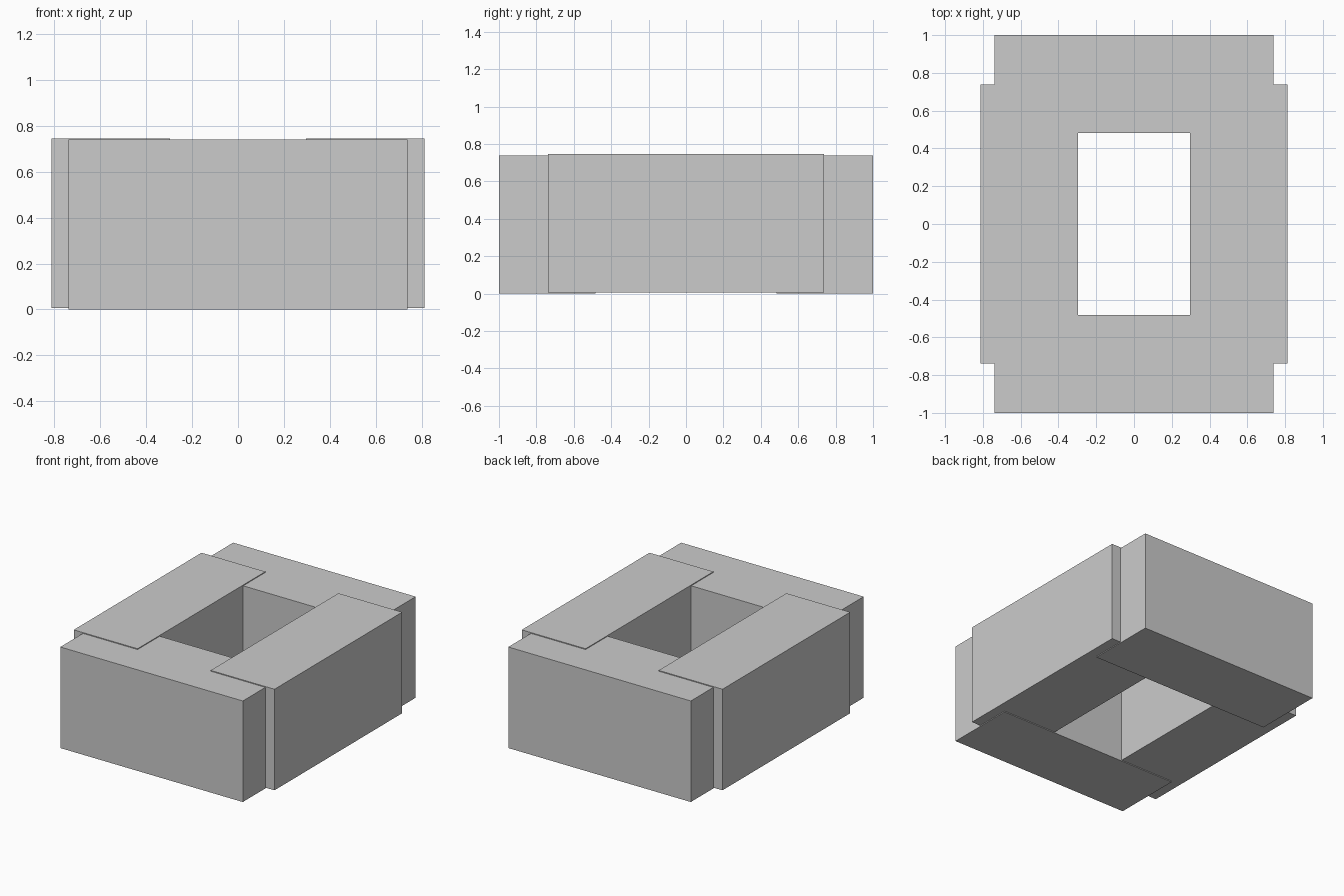
import bpy

if "Cube" in bpy.data.objects:
    bpy.data.objects.remove(bpy.data.objects["Cube"])


def block(name, size, center):
    bpy.ops.mesh.primitive_cube_add(size=1, location=center)
    obj = bpy.context.object
    obj.name = name
    obj.scale = size
    bpy.ops.object.transform_apply(location=False, rotation=False, scale=True)
    return obj


LENGTH, WIDTH, HEIGHT = 1.478, 0.517, 0.74

# End blocks: long side across x, resting on the ground
for name, s in (("front_block", -1), ("back_block", 1)):
    block(name, (LENGTH, WIDTH, HEIGHT), (0, s * (1 - WIDTH / 2), HEIGHT / 2))

# Side blocks: long side along y, raised slightly and overlapping the end blocks
for name, s in (("left_block", -1), ("right_block", 1)):
    block(name, (WIDTH, LENGTH, HEIGHT), (s * (0.813 - WIDTH / 2), 0, HEIGHT / 2 + 0.006))
